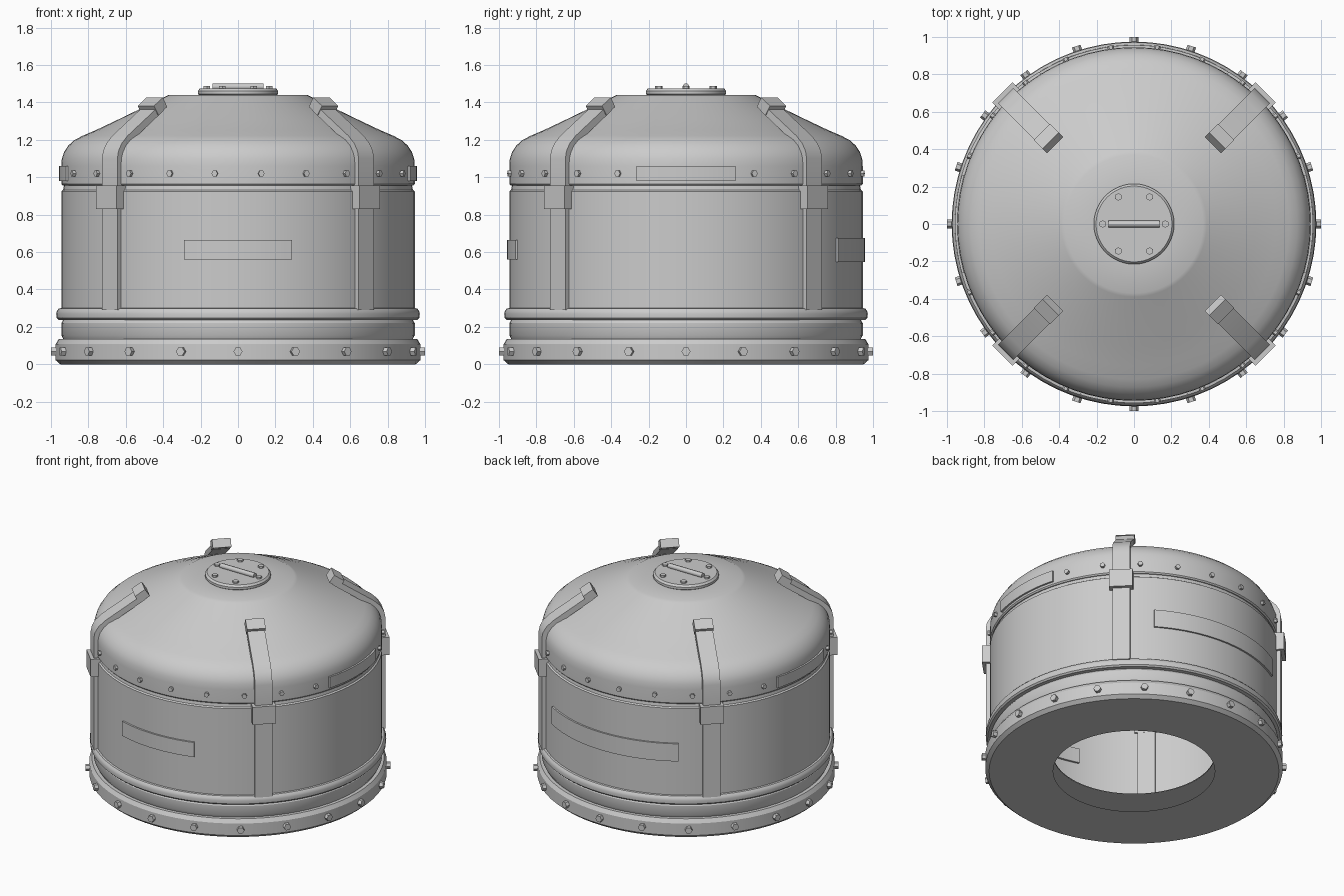
import bpy, bmesh
from math import cos, sin, pi, radians
from mathutils import Matrix, Vector

if "Cube" in bpy.data.objects:
    bpy.data.objects.remove(bpy.data.objects["Cube"])


def finish(name, bm, smooth=True):
    me = bpy.data.meshes.new(name)
    bm.to_mesh(me)
    bm.free()
    ob = bpy.data.objects.new(name, me)
    bpy.context.collection.objects.link(ob)
    if smooth:
        bpy.ops.object.select_all(action='DESELECT')
        ob.select_set(True)
        bpy.context.view_layer.objects.active = ob
        bpy.ops.object.shade_smooth_by_angle(angle=radians(30))
    return ob


def lathe(name, profile, n=72, cap=False):
    """Revolve an (r, z) profile listed from the underside, up the outside."""
    bm = bmesh.new()
    rings = [[bm.verts.new((r * cos(2 * pi * k / n), r * sin(2 * pi * k / n), z))
              for k in range(n)] for r, z in profile]
    for a, b in zip(rings, rings[1:]):
        for k in range(n):
            m = (k + 1) % n
            bm.faces.new((a[k], a[m], b[m], b[k]))
    if cap:
        bm.faces.new(rings[-1])
    return finish(name, bm)


def sweep(bm, sections):
    """Bridge matching closed sections and cap both ends."""
    loops = [[bm.verts.new(p) for p in s] for s in sections]
    n = len(loops[0])
    for a, b in zip(loops, loops[1:]):
        for k in range(n):
            bm.faces.new((a[k], a[(k + 1) % n], b[(k + 1) % n], b[k]))
    bm.faces.new(loops[0][::-1])
    bm.faces.new(loops[-1])
    bmesh.ops.recalc_face_normals(bm, faces=bm.faces)


def arc_panel(name, mid, half, z0, z1, r0=0.93, r1=0.957, steps=14):
    bm = bmesh.new()
    secs = []
    for i in range(steps + 1):
        a = radians(mid - half + 2 * half * i / steps)
        secs.append([(r * cos(a), r * sin(a), z)
                     for r, z in ((r0, z0), (r1, z0), (r1, z1), (r0, z1))])
    sweep(bm, secs)
    return finish(name, bm)


def side_bolts(name, angles, z, r_in, r_out, size):
    bm = bmesh.new()
    for d in angles:
        m = (Matrix.Rotation(radians(d), 4, 'Z')
             @ Matrix.Translation(((r_in + r_out) / 2, 0, z))
             @ Matrix.Rotation(pi / 2, 4, 'Y'))
        bmesh.ops.create_cone(bm, cap_ends=True, segments=6, radius1=size,
                              radius2=size, depth=r_out - r_in, matrix=m)
    return finish(name, bm, False)


def box(name, size, centre, turn, tilt=0):
    bm = bmesh.new()
    m = (Matrix.Rotation(radians(turn), 4, 'Z') @ Matrix.Translation(centre)
         @ Matrix.Rotation(tilt, 4, 'Y') @ Matrix.Diagonal((*size, 1)))
    bmesh.ops.create_cube(bm, size=1, matrix=m)
    return finish(name, bm, False)


# base flange, open in the middle
lathe("base_flange", [(.53, 0), (.95, 0), (.975, .022), (.975, .108),
                      (.958, .135), (.53, .135)])

# drum body with raised ring and neck groove
lathe("drum_body", [(.53, .128), (.93, .128), (.945, .155), (.945, .22), (.935, .236),
                    (.96, .238), (.97, .248), (.972, .27), (.968, .286), (.958, .298),
                    (.945, .3), (.945, .925), (.935, .932), (.93, .96)])

# domed lid
lathe("domed_lid", [(.915, .955), (.937, .956), (.945, .965), (.945, 1.06), (.942, 1.10),
                    (.93, 1.135), (.907, 1.17), (.873, 1.2), (.83, 1.222), (.76, 1.252),
                    (.65, 1.304), (.39, 1.43), (.37, 1.44), (.19, 1.44)])

# round hatch on top with bolts and handle
lathe("hatch", [(.2, 1.435), (.215, 1.445), (.215, 1.462), (.203, 1.475)], 48, True)
bm = bmesh.new()
for k in range(6):
    a = k * pi / 3
    bmesh.ops.create_cone(bm, cap_ends=True, segments=6, radius1=.02, radius2=.02, depth=.02,
                          matrix=Matrix.Translation((.167 * cos(a), .167 * sin(a), 1.478)))
finish("hatch_bolts", bm, False)
bm = bmesh.new()
bmesh.ops.create_cone(bm, cap_ends=True, segments=12, radius1=.018, radius2=.018, depth=.27,
                      matrix=Matrix.Translation((0, 0, 1.484)) @ Matrix.Rotation(pi / 2, 4, 'Y'))
finish("hatch_handle", bm)

# bolts round the flange and the lid rim
side_bolts("flange_bolts", [18 * k for k in range(20)], .068, .96, 1.0, .024)
side_bolts("lid_bolts", [7.5 + 15 * k for k in range(24) if k not in (0, 11, 12, 23)],
           1.02, .93, .962, .017)

# curved plates
arc_panel("front_plate", -90, 17.5, .56, .665)
arc_panel("back_plate", 90, 32, .548, .675)
arc_panel("lid_plate_right", 0, 16, .98, 1.06)
arc_panel("lid_plate_left", 180, 16, .98, 1.06)

# four clamp straps: strip, buckle, bent arm and end block
outer = [(.97, .94), (.97, 1.1), (.962, 1.14), (.938, 1.18), (.895, 1.22), (.67, 1.37), (.64, 1.39)]
inner = [(.93, .94), (.93, 1.1), (.922, 1.13), (.903, 1.16), (.875, 1.185), (.648, 1.337), (.62, 1.357)]
for k in range(4):
    turn = 45 + 90 * k
    box(f"strap_strip_{k}", (.04, .116, .56), (.95, 0, .57), turn)
    box(f"strap_buckle_{k}", (.065, .155, .127), (.962, 0, .893), turn)
    rot = Matrix.Rotation(radians(turn), 3, 'Z')
    bm = bmesh.new()
    sweep(bm, [[rot @ Vector(p) for p in ((o[0], -.058, o[1]), (o[0], .058, o[1]),
                                          (i[0], .058, i[1]), (i[0], -.058, i[1]))]
               for o, i in zip(outer, inner)])
    finish(f"strap_arm_{k}", bm)
    box(f"strap_end_{k}", (.08, .124, .06), (.647, 0, 1.379), turn, radians(34))
